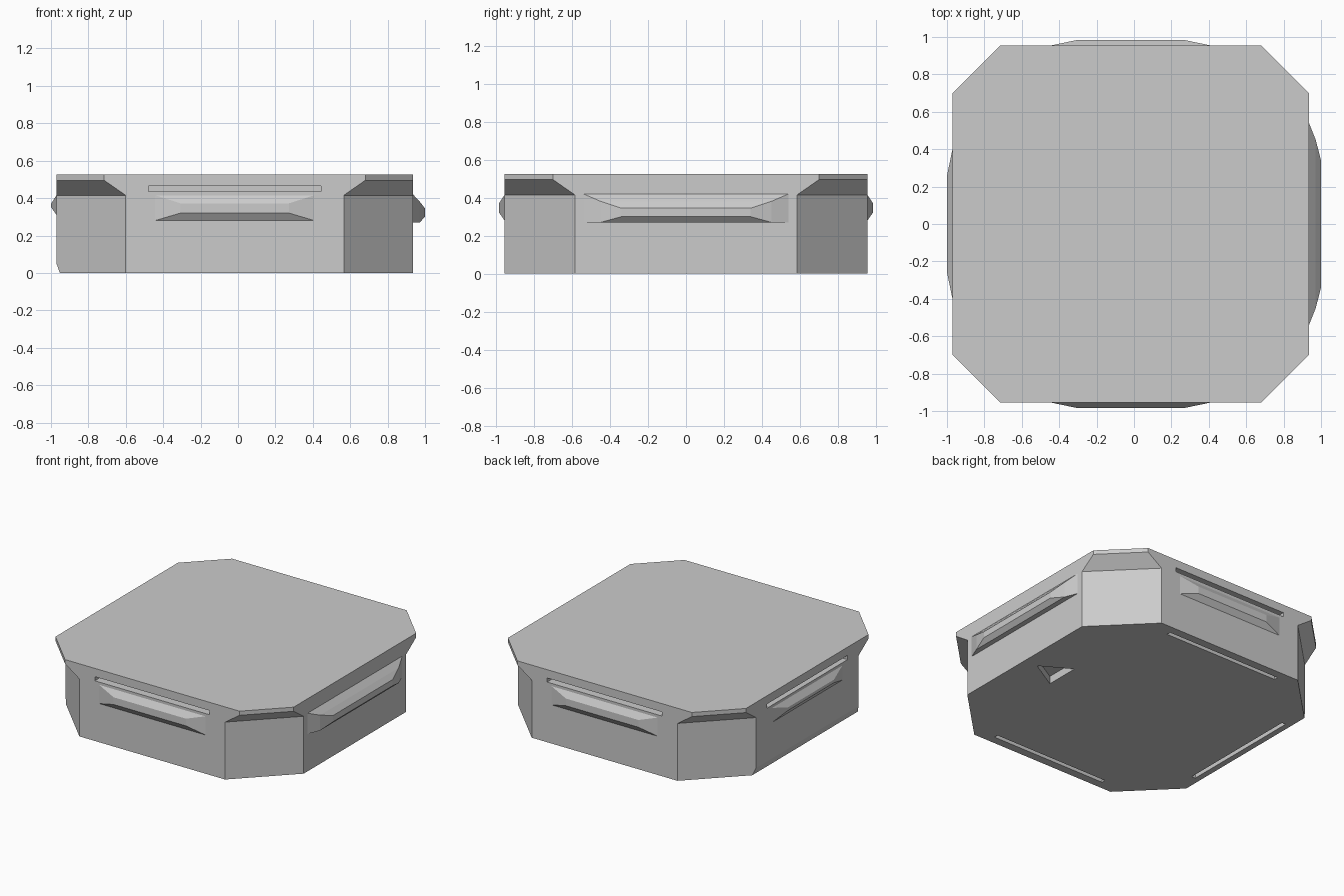
import bpy
import bmesh
from math import radians
from mathutils import Matrix, Vector

HX, HY = 0.953, 0.955          # body half width and half depth
CENTRE = Vector((-0.0175, 0, 0))

cube = bpy.data.objects.get("Cube")
if cube:
    bpy.data.objects.remove(cube, do_unlink=True)

grey = bpy.data.materials.new("light_grey")
grey.use_nodes = True
grey.diffuse_color = (0.6, 0.6, 0.6, 1)
grey.node_tree.nodes["Principled BSDF"].inputs["Base Color"].default_value = (0.6, 0.6, 0.6, 1)


def finish(bm, name):
    bmesh.ops.recalc_face_normals(bm, faces=bm.faces[:])
    mesh = bpy.data.meshes.new(name)
    bm.to_mesh(mesh)
    bm.free()
    mesh.materials.append(grey)
    obj = bpy.data.objects.new(name, mesh)
    bpy.context.collection.objects.link(obj)
    return obj


def loft(rings, name):
    """Closed solid through rings of equal length."""
    bm = bmesh.new()
    loops = [[bm.verts.new(p) for p in ring] for ring in rings]
    n = len(loops[0])
    for low, high in zip(loops, loops[1:]):
        for i in range(n):
            j = (i + 1) % n
            bm.faces.new((low[i], low[j], high[j], high[i]))
    bm.faces.new(loops[0][::-1])
    bm.faces.new(loops[-1])
    return finish(bm, name)


def hull(points, name, matrix):
    bm = bmesh.new()
    for p in points:
        bm.verts.new(p)
    bmesh.ops.convex_hull(bm, input=bm.verts[:])
    bmesh.ops.dissolve_limit(bm, angle_limit=radians(1), verts=bm.verts[:], edges=bm.edges[:])
    bm.transform(matrix)
    return finish(bm, name)


def cut(target, cutter):
    cutter.hide_render = True
    mod = target.modifiers.new("cut", 'BOOLEAN')
    mod.operation = 'DIFFERENCE'
    mod.solver = 'EXACT'
    mod.object = cutter
    bpy.context.view_layer.objects.active = target
    bpy.ops.object.modifier_apply(modifier=mod.name)
    bpy.data.objects.remove(cutter, do_unlink=True)


def octagon(c, z):
    pts = [(HX - c, -HY), (HX, c - HY), (HX, HY - c), (HX - c, HY),
           (c - HX, HY), (-HX, HY - c), (-HX, c - HY), (c - HX, -HY)]
    return [CENTRE + Vector((x, y, z)) for x, y in pts]


def side_matrix(angle):
    """Frame of one side: x along it, -y outward, origin on the wall."""
    half = HX if angle % 180 else HY
    return (Matrix.Translation(CENTRE) @ Matrix.Rotation(radians(angle), 4, 'Z')
            @ Matrix.Translation((0, -half, 0)))


# Body: octagonal slab whose corners flare out under the top
body = loft([octagon(0.37, 0), octagon(0.37, 0.415),
             octagon(0.255, 0.495), octagon(0.255, 0.525)], "body")

# Small bevel along the lower edge of the -x side
bm = bmesh.new()
bm.from_mesh(body.data)
res = bmesh.ops.bisect_plane(bm, geom=bm.verts[:] + bm.edges[:] + bm.faces[:],
                             plane_co=(-HX + CENTRE.x, 0, 0.05),
                             plane_no=(-0.05, 0, -0.018), clear_outer=True)
bmesh.ops.holes_fill(bm, edges=[e for e in bm.edges if e.is_boundary])
bmesh.ops.recalc_face_normals(bm, faces=bm.faces[:])
bm.to_mesh(body.data)
bm.free()

# Channels: a slit in the wall that turns down and leaves through the underside
profile = [(-0.05, 0.435), (0.06, 0.435), (0.06, -0.05),
           (0.09, -0.05), (0.09, 0.465), (-0.05, 0.465)]
for angle in (0, 180, 270):
    m = side_matrix(angle)
    cut(body, loft([[m @ Vector((x, y, z)) for y, z in profile]
                    for x in (-0.46, 0.46)], "channel_cutter"))

# Arrow recess in the underside
arrow = [(0.615, -0.125), (0.83, 0), (0.615, 0.125)]
cut(body, loft([[(x, y, z) for x, y in arrow] for z in (-0.05, 0.055)], "arrow_cutter"))

# Small grips: tapered bars on three sides
grips = (("front_grip", 0, 0.425, 0.28), ("back_grip", 180, 0.425, 0.28),
         ("side_grip", 270, 0.40, 0.31))
for name, angle, w, low in grips:
    pts = []
    for s in (-1, 1):
        for z in (low, 0.415):
            pts += [(s * w, 0, z), (s * w, 0.01, z)]
        for z in (low + 0.04, 0.372):
            pts.append((s * (w - 0.135), -0.028, z))
    hull(pts, name, side_matrix(angle))

# Large grip: wider bowed ledge on the +x side
pts = []
for s in (-1, 1):
    for w, y, low, high in ((0.54, 0.01, 0.27, 0.42), (0.54, 0, 0.27, 0.42),
                            (0.45, -0.036, 0.27, 0.381), (0.34, -0.0645, 0.30, 0.345)):
        pts += [(s * w, y, low), (s * w, y, high)]
hull(pts, "large_grip", side_matrix(90))
